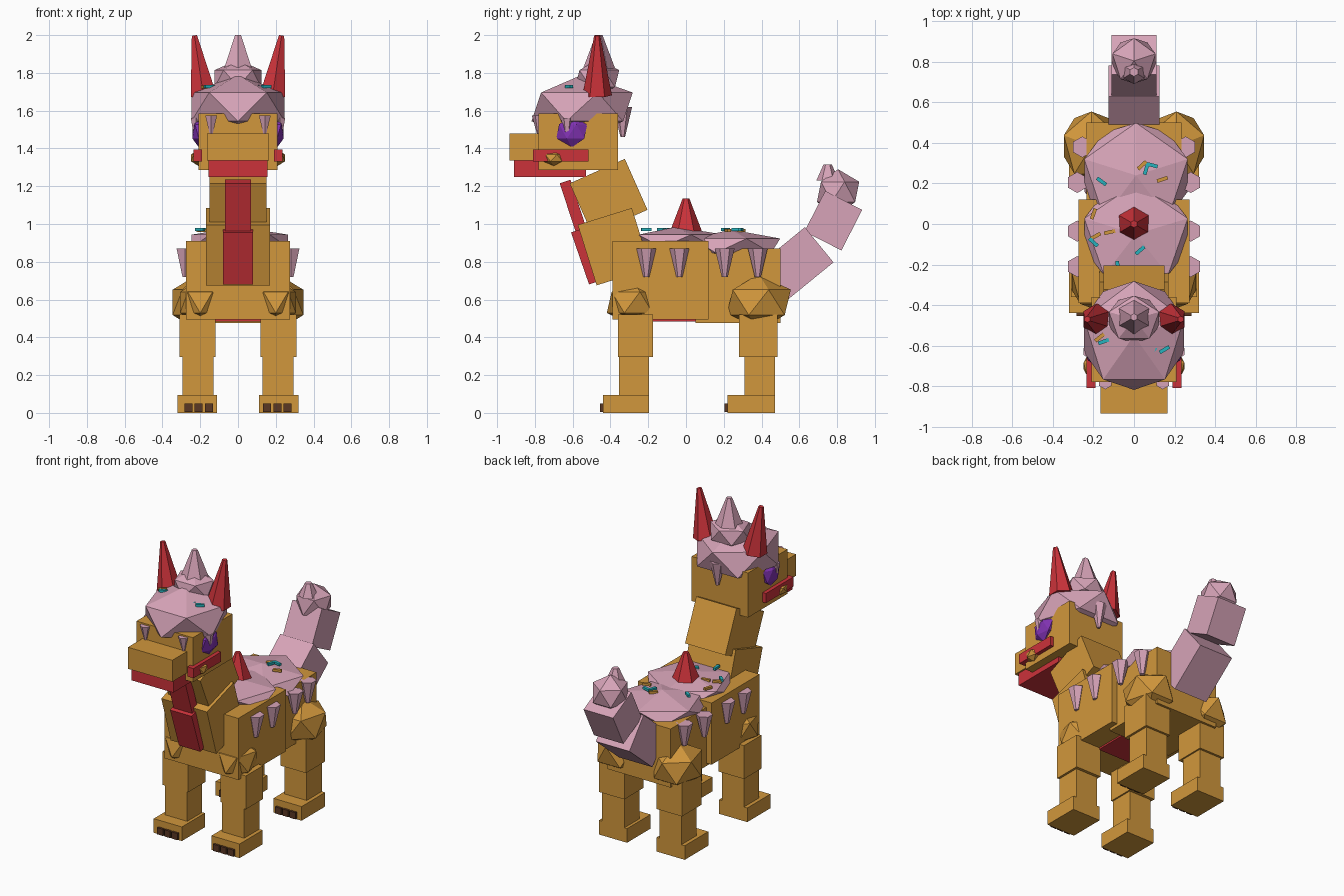
import bpy, bmesh, math, random
from mathutils import Matrix, Vector, Euler

if "Cube" in bpy.data.objects:
    bpy.data.objects.remove(bpy.data.objects["Cube"], do_unlink=True)
random.seed(4)


def material(name, rgb):
    m = bpy.data.materials.new(name)
    m.use_nodes = True
    m.diffuse_color = (*rgb, 1)
    m.node_tree.nodes["Principled BSDF"].inputs["Base Color"].default_value = (*rgb, 1)
    return m


GOLD = material("gold", (0.64, 0.31, 0.045))
PINK = material("icing pink", (0.68, 0.37, 0.48))
RED = material("red", (0.60, 0.032, 0.042))
PURPLE = material("purple", (0.22, 0.032, 0.45))
BROWN = material("dark brown", (0.10, 0.038, 0.017))
TEAL = material("teal", (0.02, 0.45, 0.51))


def finish(bm, name, mat, loc, rot=(0, 0, 0), scale=(1, 1, 1)):
    bm.transform(Matrix.LocRotScale(Vector(loc), Euler(rot), Vector(scale)))
    mesh = bpy.data.meshes.new(name)
    bm.to_mesh(mesh)
    bm.free()
    mesh.materials.append(mat)
    ob = bpy.data.objects.new(name, mesh)
    bpy.context.collection.objects.link(ob)
    return ob


def box(name, mat, x, y, z):
    """Box from its range along each axis."""
    bm = bmesh.new()
    bmesh.ops.create_cube(bm, size=1)
    spans = (x, y, z)
    return finish(bm, name, mat, [(a + b) / 2 for a, b in spans],
                  scale=[abs(b - a) for a, b in spans])


def bar(name, mat, start, end, width, depth):
    """Box running between two (y, z) points."""
    dy, dz = end[0] - start[0], end[1] - start[1]
    bm = bmesh.new()
    bmesh.ops.create_cube(bm, size=1)
    return finish(bm, name, mat, (0, (start[0] + end[0]) / 2, (start[1] + end[1]) / 2),
                  (math.atan2(-dy, dz), 0, 0), (width, depth, math.hypot(dy, dz)))


def gem(name, mat, loc, radii, turn=90):
    """Faceted icosahedron lump."""
    bm = bmesh.new()
    bmesh.ops.create_icosphere(bm, subdivisions=1, radius=1,
                               matrix=Matrix.Rotation(math.radians(turn), 4, 'Z'))
    return finish(bm, name, mat, loc, scale=radii)


def spike(name, mat, loc, low, high, z0, z1, lean=0):
    """Six sided cone between two heights."""
    bm = bmesh.new()
    bmesh.ops.create_cone(bm, cap_ends=True, segments=6, radius1=low, radius2=high, depth=z1 - z0)
    return finish(bm, name, mat, (loc[0], loc[1], (z0 + z1) / 2), (0, lean, 0))


# Body and belly
box("front_body", GOLD, (-0.275, 0.275), (-0.39, 0.12), (0.495, 0.91))
box("rear_body", GOLD, (-0.235, 0.235), (0.05, 0.5), (0.475, 0.87))
box("belly", RED, (-0.13, 0.13), (-0.18, 0.06), (0.484, 0.52))

# Neck with throat strip
bar("lower_neck", GOLD, (-0.33, 0.72), (-0.43, 1.04), 0.34, 0.30)
bar("upper_neck", GOLD, (-0.35, 1.01), (-0.47, 1.28), 0.30, 0.32)
bar("lower_throat", RED, (-0.485, 0.69), (-0.58, 0.965), 0.16, 0.06)
bar("upper_throat", RED, (-0.55, 0.95), (-0.64, 1.225), 0.14, 0.06)

# Head
box("head", GOLD, (-0.21, 0.21), (-0.78, -0.36), (1.285, 1.585))
box("muzzle", GOLD, (-0.165, 0.165), (-0.935, -0.7), (1.335, 1.48))
box("jaw", RED, (-0.155, 0.155), (-0.91, -0.53), (1.25, 1.335))
gem("head_icing", PINK, (0, -0.55, 1.62), (0.29, 0.30, 0.17))
gem("head_icing_tier", PINK, (0, -0.47, 1.77), (0.145, 0.13, 0.10))
spike("head_icing_peak", PINK, (0, -0.46), 0.09, 0.018, 1.81, 2.0)
spike("head_back_drip", PINK, (0, -0.335), 0.012, 0.05, 1.46, 1.62)

# Back icing with its cone
gem("front_back_icing", PINK, (0.01, -0.05, 0.91), (0.30, 0.28, 0.075))
gem("rear_back_icing", PINK, (0.01, 0.24, 0.885), (0.30, 0.29, 0.085))
spike("back_cone", RED, (0, 0), 0.085, 0.018, 0.96, 1.135)

# Tail
bar("tail_base", PINK, (0.46, 0.69), (0.705, 0.89), 0.25, 0.24)
bar("tail_end", PINK, (0.725, 0.91), (0.835, 1.125), 0.22, 0.22)
gem("tail_ball", PINK, (0.0, 0.805, 1.17), (0.125, 0.125, 0.12))
spike("tail_tip", PINK, (0, 0.75), 0.06, 0.022, 1.23, 1.315)

for s, side in ((1, "left"), (-1, "right")):
    # Ears, eyes and mouth corners
    spike("ear_" + side, RED, (s * 0.207, -0.47), 0.078, 0.016, 1.68, 2.0, s * 0.15)
    gem("eye_" + side, PURPLE, (s * 0.207, -0.605, 1.49), (0.04, 0.092, 0.085))
    spike("eye_drip_" + side, PINK, (s * 0.222, -0.63), 0.01, 0.032, 1.45, 1.56)
    spike("brow_drip_" + side, PINK, (s * 0.142, -0.78), 0.01, 0.036, 1.48, 1.575)
    box("mouth_" + side, RED, (s * 0.19, s * 0.235), (-0.81, -0.515), (1.33, 1.395))
    gem("cheek_" + side, GOLD, (s * 0.21, -0.70, 1.35), (0.045, 0.062, 0.042))

    # Shoulder and haunch
    gem("shoulder_" + side, GOLD, (s * 0.20, -0.285, 0.585), (0.125, 0.15, 0.125))
    gem("haunch_" + side, GOLD, (s * 0.21, 0.385, 0.585), (0.16, 0.19, 0.15))

    # Legs, feet and claws
    for part, upper, lower, toe in (("front", (-0.36, -0.175), (-0.355, -0.195), -0.44),
                                    ("rear", (0.28, 0.485), (0.31, 0.47), 0.22)):
        tag = part + "_" + side
        box("upper_leg_" + tag, GOLD, (s * 0.12, s * 0.31), upper, (0.295, 0.52))
        box("lower_leg_" + tag, GOLD, (s * 0.13, s * 0.295), lower, (0.08, 0.3))
        box("foot_" + tag, GOLD, (s * 0.11, s * 0.32), (toe, lower[1]), (0, 0.095))
        for i in range(3):
            x = 0.133 + 0.054 * i
            box("claw_%s_%d" % (tag, i + 1), BROWN, (s * x, s * (x + 0.043)),
                (toe - 0.015, toe + 0.01), (0.005, 0.05))

    # Icing drips down the flanks
    for i, y in enumerate((-0.21, -0.035, 0.205, 0.38)):
        x = 0.28 if i < 3 else 0.255
        spike("flank_drip_%s_%d" % (side, i + 1), PINK, (s * x, y), 0.016, 0.052, 0.72, 0.87)


# Sprinkles
def sprinkles(name, mat, z, spots):
    for i, (x, y) in enumerate(spots):
        bm = bmesh.new()
        bmesh.ops.create_cube(bm, size=1)
        finish(bm, "%s_%d" % (name, i + 1), mat, (x, y, z),
               (0, 0, random.uniform(0, math.pi)), (0.055, 0.018, 0.016))


sprinkles("gold_back_sprinkle", GOLD, 0.965,
          [(0.04, 0.29), (0.14, 0.22), (-0.2, 0.05), (-0.19, -0.06), (-0.12, -0.04)])
sprinkles("teal_back_sprinkle", TEAL, 0.972,
          [(0.06, 0.27), (0.09, 0.29), (-0.16, 0.21), (-0.2, -0.09), (0.03, -0.13), (-0.08, -0.21)])
sprinkles("teal_head_sprinkle", TEAL, 1.728, [(0.09, -0.63), (0.15, -0.62), (-0.15, -0.58)])
sprinkles("gold_head_sprinkle", GOLD, 1.726, [(-0.17, -0.56)])
